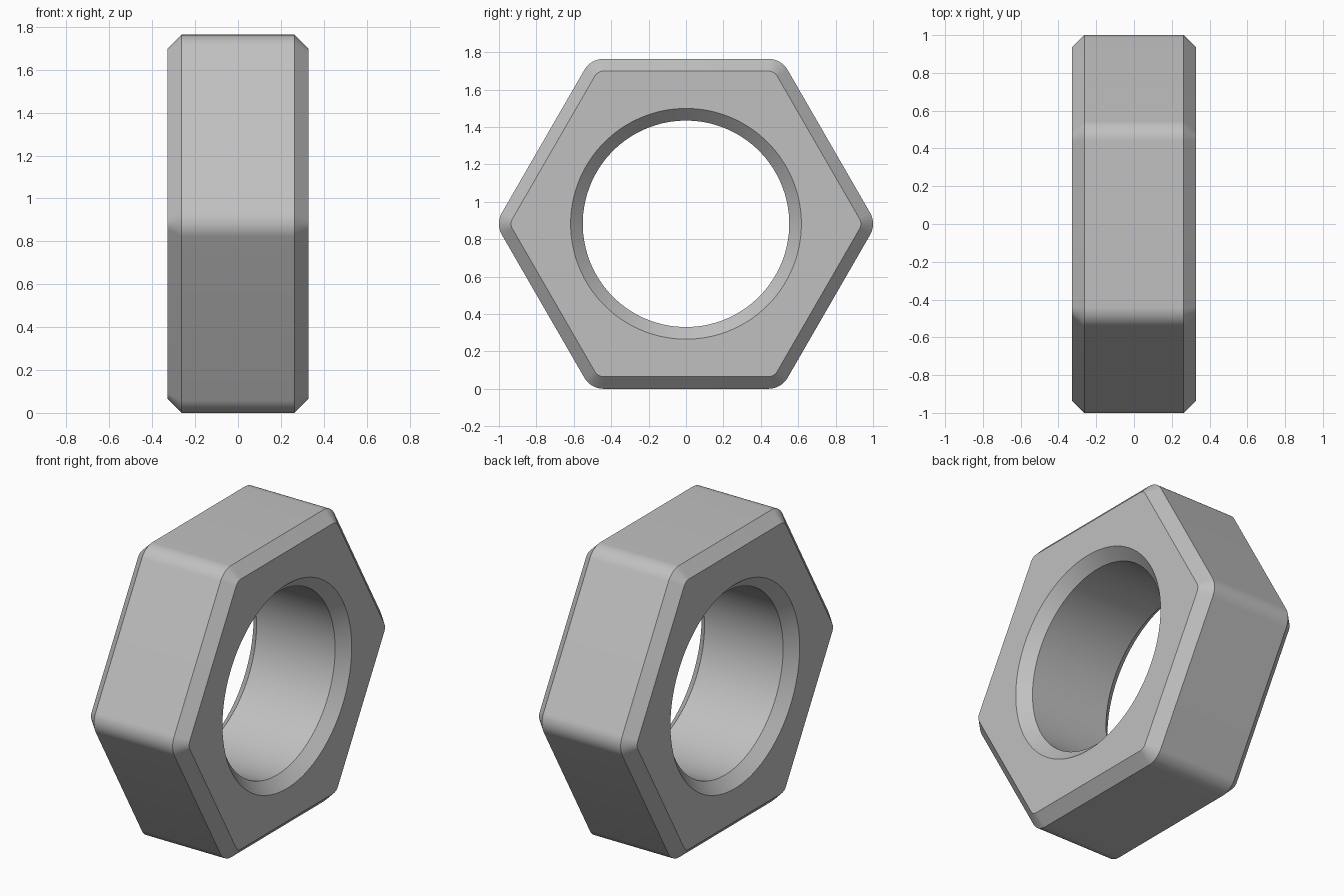
import bpy, bmesh
from math import sin, cos, pi

cube = bpy.data.objects.get("Cube")
if cube:
    bpy.data.objects.remove(cube, do_unlink=True)

APOTHEM = 0.882      # centre to flat
HALF = 0.328         # half thickness along x
CHAMFER = 0.065
FILLET = 0.119       # corner rounding
BORE = 0.552
STEPS = 16           # points per hexagon corner


def hexagon(inset):
    """Rounded hexagon outline in (y, z), corners on the y axis."""
    r = FILLET - inset
    centre = (APOTHEM - FILLET) / cos(pi / 6)
    points = []
    for side in range(6):
        corner = side * pi / 3
        for i in range(STEPS):
            a = corner + (i / (STEPS - 1) - 0.5) * pi / 3
            points.append((centre * cos(corner) + r * cos(a),
                           centre * sin(corner) + r * sin(a)))
    return points


def circle(radius):
    """Circle with the same point count and alignment as the hexagon."""
    n = 6 * STEPS
    angles = [2 * pi * (i - (STEPS - 1) / 2) / n for i in range(n)]
    return [(radius * cos(a), radius * sin(a)) for a in angles]


# Cross-section rings, around the outside and back through the bore
inner = HALF - CHAMFER
sections = [
    (inner, hexagon(0)), (-inner, hexagon(0)),
    (-HALF, hexagon(CHAMFER)), (-HALF, circle(BORE + CHAMFER)),
    (-inner, circle(BORE)), (inner, circle(BORE)),
    (HALF, circle(BORE + CHAMFER)), (HALF, hexagon(CHAMFER)),
]

bm = bmesh.new()
rings = [[bm.verts.new((x, y, z + APOTHEM)) for y, z in pts] for x, pts in sections]
for k, ring in enumerate(rings):
    following = rings[(k + 1) % len(rings)]
    for i in range(len(ring)):
        j = (i + 1) % len(ring)
        bm.faces.new((ring[i], ring[j], following[j], following[i]))
bmesh.ops.recalc_face_normals(bm, faces=bm.faces)

mesh = bpy.data.meshes.new("hex_nut")
bm.to_mesh(mesh)
bm.free()

# Plain grey metal
grey = bpy.data.materials.new("grey_metal")
grey.use_nodes = True
colour = (0.53, 0.53, 0.53, 1)
grey.diffuse_color = colour
grey.node_tree.nodes["Principled BSDF"].inputs["Base Color"].default_value = colour
mesh.materials.append(grey)

nut = bpy.data.objects.new("hex_nut", mesh)
bpy.context.collection.objects.link(nut)
bpy.context.view_layer.objects.active = nut
nut.select_set(True)
bpy.ops.object.shade_smooth_by_angle(angle=pi / 6)
